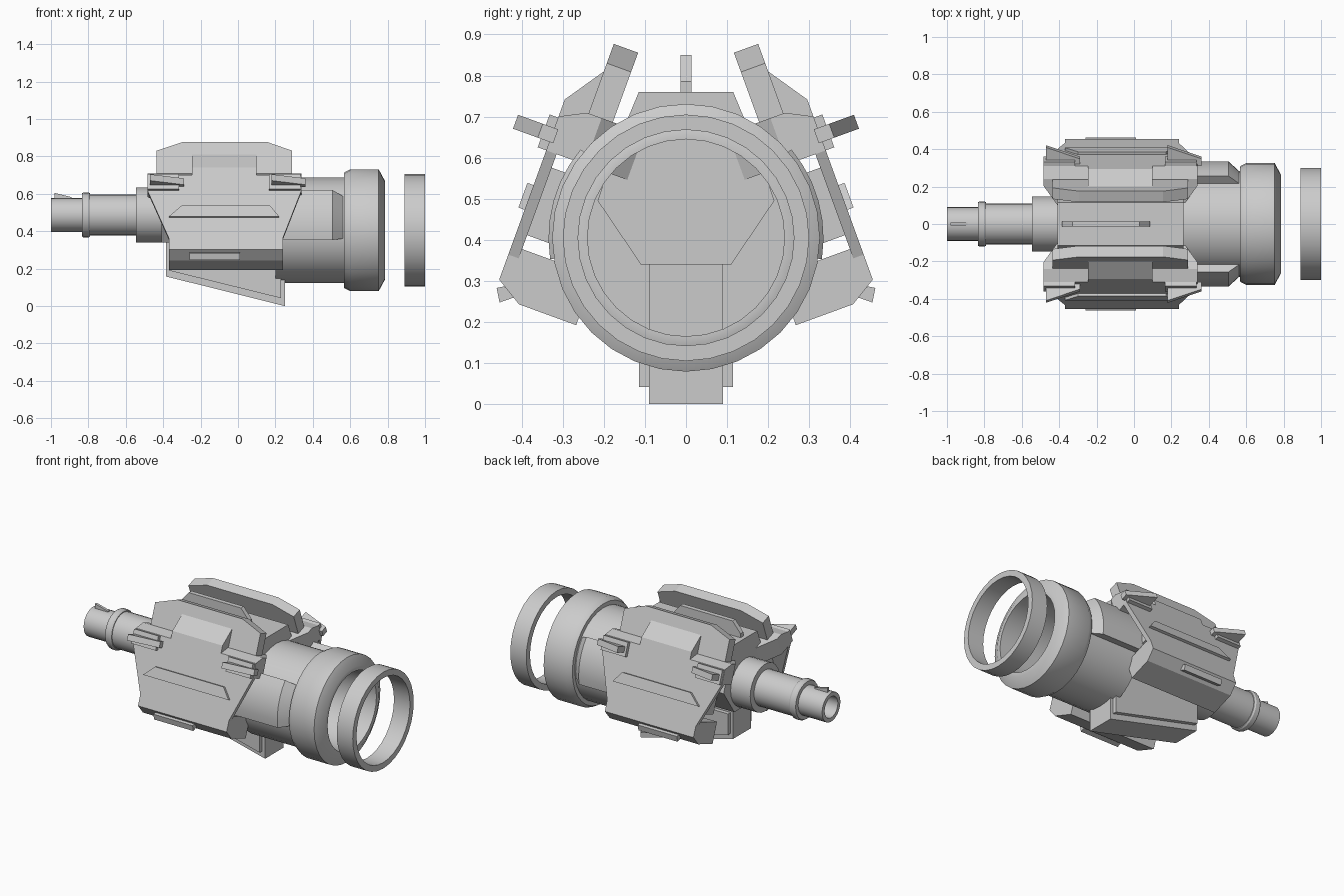
import bpy, bmesh
from math import radians, sin, cos, pi
from mathutils import Vector

if "Cube" in bpy.data.objects:
    bpy.data.objects.remove(bpy.data.objects["Cube"])

YC, ZB = 0.487, 0.405          # barrel axis height, rear housing axis height


def finish(name, bm, mirror=False, smooth=False):
    bmesh.ops.remove_doubles(bm, verts=bm.verts, dist=1e-5)
    bmesh.ops.recalc_face_normals(bm, faces=bm.faces)
    me = bpy.data.meshes.new(name)
    bm.to_mesh(me)
    bm.free()
    ob = bpy.data.objects.new(name, me)
    bpy.context.collection.objects.link(ob)
    if mirror:
        m = ob.modifiers.new("Mirror", 'MIRROR')
        m.use_axis = (False, True, False)
    if smooth:
        bpy.ops.object.select_all(action='DESELECT')
        ob.select_set(True)
        bpy.context.view_layer.objects.active = ob
        bpy.ops.object.shade_smooth_by_angle(angle=radians(30))
    return ob


def loft(name, rings, mirror=False, smooth=False):
    """Skin matching closed outlines and cap both ends."""
    bm = bmesh.new()
    vs = [[bm.verts.new(p) for p in r] for r in rings]
    n = len(vs[0])
    for a, b in zip(vs, vs[1:]):
        for i in range(n):
            j = (i + 1) % n
            bm.faces.new((a[i], a[j], b[j], b[i]))
    bm.faces.new(vs[0])
    bm.faces.new(vs[-1])
    return finish(name, bm, mirror, smooth)


def lathe(name, prof, zc, n=32):
    """Revolve a closed (x, radius) profile around the x axis."""
    bm = bmesh.new()
    rows = []
    for x, r in prof:
        if r == 0:
            v = bm.verts.new((x, 0, zc))
            rows.append([v] * n)
        else:
            rows.append([bm.verts.new((x, r * cos(2 * pi * i / n), zc + r * sin(2 * pi * i / n)))
                         for i in range(n)])
    for a, b in zip(rows, rows[1:] + rows[:1]):
        for i in range(n):
            j = (i + 1) % n
            f = list(dict.fromkeys((a[i], a[j], b[j], b[i])))
            if len(f) > 2:
                bm.faces.new(f)
    return finish(name, bm, smooth=True)


def side(x, v, w):
    """Tilted side-plate frame: v up the plate, w inward from its outer face."""
    c, s = cos(radians(20)), sin(radians(20))
    return Vector((x, 0.455 - s * v - c * w, 0.303 + c * v - s * w))


def side_xv(name, pts, w0, w1):
    loft(name, [[side(x, v, w) for x, v in pts] for w in (w0, w1)], True)


def side_wv(name, pts, x0, x1):
    loft(name, [[side(x, v, w) for w, v in pts] for x in (x0, x1)], True)


def slab(name, pts, y0, y1, mirror=False):
    loft(name, [[(x, y, z) for x, z in pts] for y in (y0, y1)], mirror)


# Barrel with stepped collars and an open bore
lathe("barrel", [(-0.7, 0), (-0.7, 0.065), (-1, 0.065), (-1, 0.09), (-0.835, 0.09), (-0.835, 0.115),
                 (-0.825, 0.121), (-0.80, 0.121), (-0.79, 0.115), (-0.79, 0.11), (-0.545, 0.11),
                 (-0.545, 0.147), (-0.3, 0.147), (-0.3, 0)], YC, 24)
slab("front_sight", [(-0.98, 0.56), (-0.98, 0.605), (-0.89, 0.582), (-0.89, 0.56)], -0.008, 0.008)

# Rear housing: hollow drum with flared, chamfered collar
lathe("rear_housing", [(0.2, 0), (0.2, 0.283), (0.567, 0.283), (0.567, 0.308), (0.60, 0.326),
                       (0.752, 0.326), (0.785, 0.265), (0.785, 0.24), (0.24, 0.24), (0.24, 0)], ZB)
# Detached end ring
lathe("end_ring", [(0.89, 0.263), (0.89, 0.30), (1, 0.30), (1, 0.263)], ZB)

# Raised curved cheek on each side of the housing
arc = [radians(-9 + 49 * i / 6) for i in range(7)]


def cheek_ring(x, r):
    pts = [(x, r * cos(a), ZB + r * sin(a)) for a in arc]
    return pts + [(x, 0.26 * cos(a), ZB + 0.26 * sin(a)) for a in reversed(arc)]


loft("housing_cheek", [cheek_ring(0.2, 0.335), cheek_ring(0.505, 0.335), cheek_ring(0.57, 0.275)], True, True)

# Central receiver
half = [(0.11, 0.34), (0.215, 0.495), (0.18, 0.60), (0.14, 0.70), (0.115, 0.76)]
sec = half + [(-y, z) for y, z in reversed(half)]
loft("receiver", [[(x, y, z) for y, z in sec] for x in (-0.41, 0.265)])
slab("top_rib", [(-0.385, 0.75), (-0.385, 0.785), (-0.33, 0.85), (0.03, 0.85), (0.085, 0.785), (0.085, 0.75)],
     -0.014, 0.014)

# Sloping keel with side rails
slab("keel", [(-0.385, 0.36), (-0.385, 0.158), (0.245, 0.003), (0.245, 0.36)], -0.09, 0.09)
slab("keel_underside_edge", [(-0.385, 0.165), (-0.385, 0.158), (0.25, 0.0), (0.25, 0.14), (0.24, 0.14), (0.24, 0.02)],
     -0.09, 0.09)
slab("keel_rail", [(-0.37, 0.32), (-0.37, 0.19), (0.23, 0.042), (0.23, 0.32)], 0.085, 0.115, True)

# Tilted side plates
side_xv("side_plate", [(-0.485, 0.423), (-0.485, 0.337), (-0.37, 0.065), (-0.37, 0), (0.24, 0),
                       (0.24, 0.065), (0.34, 0.337), (0.34, 0.423)], 0, 0.027)
side_wv("lower_block", [(0, 0), (0.066, -0.04), (0.214, -0.04), (0.214, 0.089), (0.02, 0.089), (0.001, 0.06)],
        -0.37, 0.24)
side_wv("middle_block", [(0.02, 0.125), (0.21, 0.125), (0.21, 0.30), (0.02, 0.30)], -0.34, 0.22)


# Shoulder along the top of each plate
def shoulder_ring(v, w0):
    pts = [(-0.485, w0), (-0.485, 0.1), (-0.41, 0.21), (0.265, 0.21), (0.34, 0.1), (0.34, w0)]
    return [side(x, v, w) for x, w in pts]


loft("shoulder", [shoulder_ring(0.335, 0), shoulder_ring(0.423, 0), shoulder_ring(0.455, 0.062)], True)

# Centre bulge leading up to the upright fin
side_wv("fin_brace", [(0, 0.40), (0, 0.467), (0.067, 0.565), (0.10, 0.565), (0.10, 0.40)], -0.245, 0.10)
side_xv("upright_fin", [(-0.435, 0.42), (-0.435, 0.585), (-0.295, 0.635), (0.155, 0.635), (0.29, 0.585),
                        (0.29, 0.42)], 0.066, 0.129)

# Raised strip across the plate and small bar under it
loft("plate_strip", [[side(x, v, w) for x, v in pts] for pts, w in (
    ([(-0.37, 0.181), (0.22, 0.181), (0.17, 0.245), (-0.30, 0.245)], 0.01),
    ([(-0.37, 0.181), (0.22, 0.181), (0.17, 0.245), (-0.30, 0.245)], -0.016))], True)
side_wv("lower_bar", [(0.018, -0.011), (0.001, -0.021), (0.020, -0.052), (0.048, -0.029)], -0.26, 0.01)

# Pads and tapered lugs at both ends of each plate
for tag, dx in (("front", 0), ("rear", 0.65)):
    side_xv(tag + "_pad", [(-0.483 + dx, 0.335), (-0.483 + dx, 0.42), (-0.315 + dx, 0.42), (-0.315 + dx, 0.335)],
            -0.022, 0.01)
    wedge = [(-0.47 + dx, 0.01), (-0.47 + dx, -0.094), (-0.29 + dx, -0.03), (-0.29 + dx, 0.01)]
    loft(tag + "_lug", [[side(x, v, w) for x, w in wedge] for v in (0.357, 0.393)], True)
